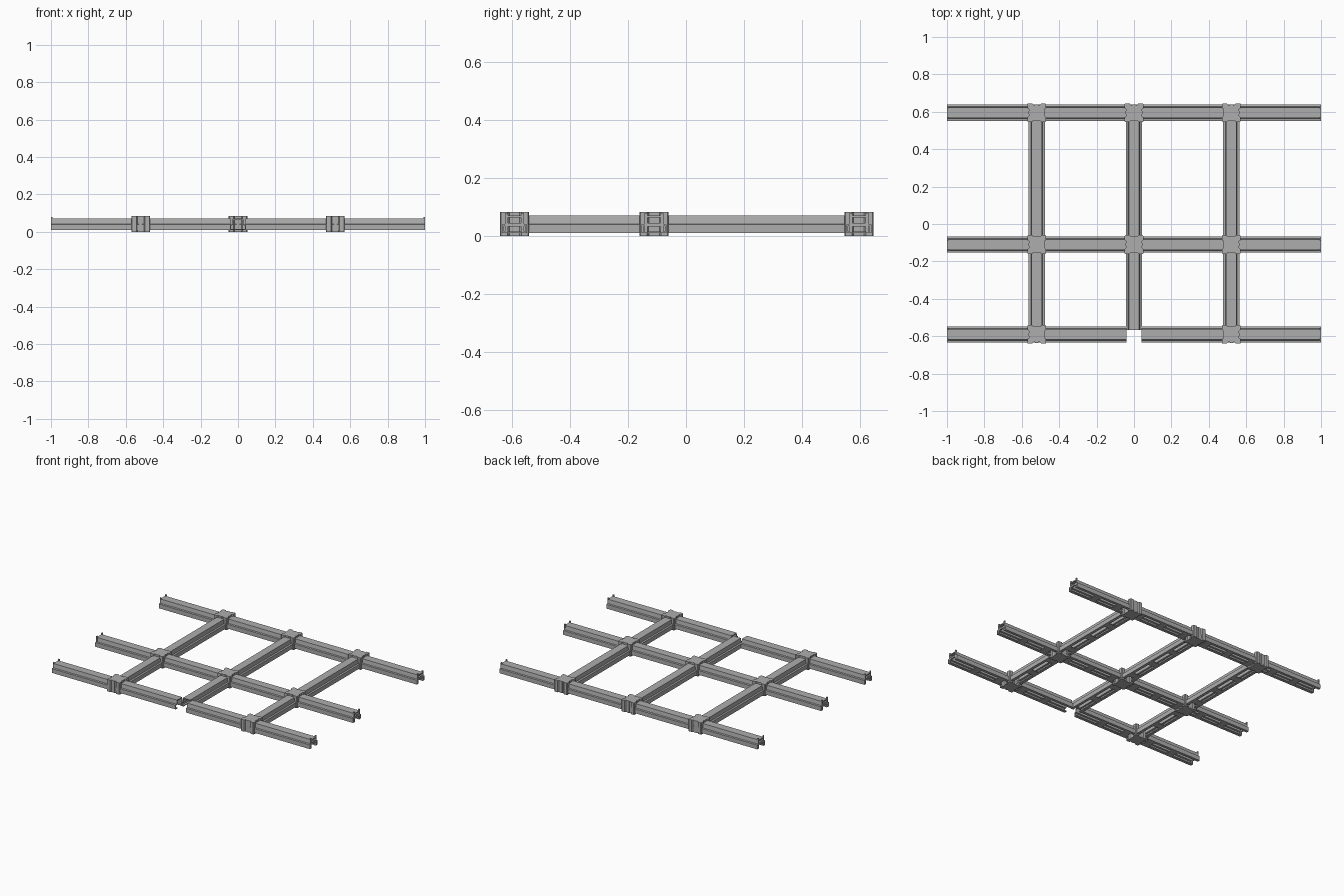
import bpy, bmesh
from mathutils import Matrix, Vector

if "Cube" in bpy.data.objects:
    bpy.data.objects.remove(bpy.data.objects["Cube"])

grey = bpy.data.materials.new("brushed grey")
grey.use_nodes = True
colour = (0.42, 0.42, 0.42, 1)
grey.diffuse_color = colour
grey.node_tree.nodes["Principled BSDF"].inputs["Base Color"].default_value = colour


def finish(bm, name, matrix=Matrix()):
    bmesh.ops.recalc_face_normals(bm, faces=bm.faces)
    bm.transform(matrix)
    mesh = bpy.data.meshes.new(name)
    bm.to_mesh(mesh)
    bm.free()
    mesh.materials.append(grey)
    obj = bpy.data.objects.new(name, mesh)
    bpy.context.collection.objects.link(obj)
    return obj


def prism(bm, points, shift):
    """Extrude a closed outline along the shift vector."""
    face = bm.faces.new([bm.verts.new(p) for p in points])
    out = bmesh.ops.extrude_face_region(bm, geom=[face])
    verts = [v for v in out["geom"] if isinstance(v, bmesh.types.BMVert)]
    bmesh.ops.translate(bm, verts=verts, vec=Vector(shift))


def box(bm, low, high):
    x0, y0, z0 = low
    x1, y1, z1 = high
    prism(bm, [(x0, y0, z0), (x1, y0, z0), (x1, y1, z0), (x0, y1, z0)], (0, 0, z1 - z0))


# Half of the channel section, from outer top to inner top: (across, height)
HALF = [(0.028, 0.07), (0.032, 0.042), (0.043, 0.04), (0.043, 0.01), (0.024, 0.01),
        (0.024, 0.016), (0.037, 0.016), (0.037, 0.034), (0.026, 0.036), (0.023, 0.064)]


def beam(name, start, end, centre, along_y=False, clips=()):
    bm = bmesh.new()
    section = HALF + [(-a, z) for a, z in reversed(HALF)]
    prism(bm, [(start, a, z) for a, z in section], (end - start, 0, 0))
    # Cross ties inside the channel
    count = max(2, round((end - start) / 0.18))
    for i in range(1, count):
        x = start + (end - start) * i / count
        box(bm, (x - 0.025, -0.026, 0.01), (x + 0.025, 0.026, 0.015))
    # Upright clip prongs on the free ends
    for x in clips:
        inner = x - 0.008 if x > 0 else x + 0.008
        x0, x1 = sorted((x, inner))
        for side in (-1, 1):
            y0, y1 = sorted((side * 0.023, side * 0.033))
            box(bm, (x0, y0, 0.01), (x1, y1, 0.08))
        box(bm, (x0, -0.024, 0.033), (x1, 0.024, 0.045))
    matrix = Matrix.Translation((0, centre, 0))
    if along_y:
        matrix = Matrix.Translation((centre, 0, 0)) @ Matrix.Rotation(1.5707963, 4, "Z")
    finish(bm, name, matrix)


# One side of the lobed connector outline, repeated on four sides
SIDE = [(-0.046, 0.05), (-0.024, 0.05), (-0.018, 0.042), (-0.008, 0.042), (-0.008, 0.045),
        (0.008, 0.045), (0.008, 0.042), (0.018, 0.042), (0.024, 0.05), (0.046, 0.05)]


def connector(name, x, y):
    bm = bmesh.new()
    outline = []
    for turn in range(4):
        spin = Matrix.Rotation(-1.5707963 * turn, 4, "Z")
        outline += [spin @ Vector((a, b, 0)) for a, b in SIDE]
    prism(bm, outline, (0, 0, 0.083))
    finish(bm, name, Matrix.Translation((x, y, 0)))


ROWS = {"back": 0.595, "middle": -0.11, "front": -0.59}
COLUMNS = {"right": -0.52, "centre": 0.0, "left": 0.52}

# Long beams across the frame; the front one has a gap in the middle
for row in ("back", "middle"):
    beam(row + "_cross_beam", -1, 1, ROWS[row], clips=(-1, 1))
beam("front_right_beam", -1, -0.04, ROWS["front"], clips=(-1,))
beam("front_left_beam", 0.04, 1, ROWS["front"], clips=(1,))

# Beams running front to back
for col, x in COLUMNS.items():
    beam(col + "_long_beam", -0.568, 0.575, x, along_y=True)

# Connectors on every crossing except the open front one
for row, y in ROWS.items():
    for col, x in COLUMNS.items():
        if (row, col) != ("front", "centre"):
            connector(row + "_" + col + "_connector", x, y)
